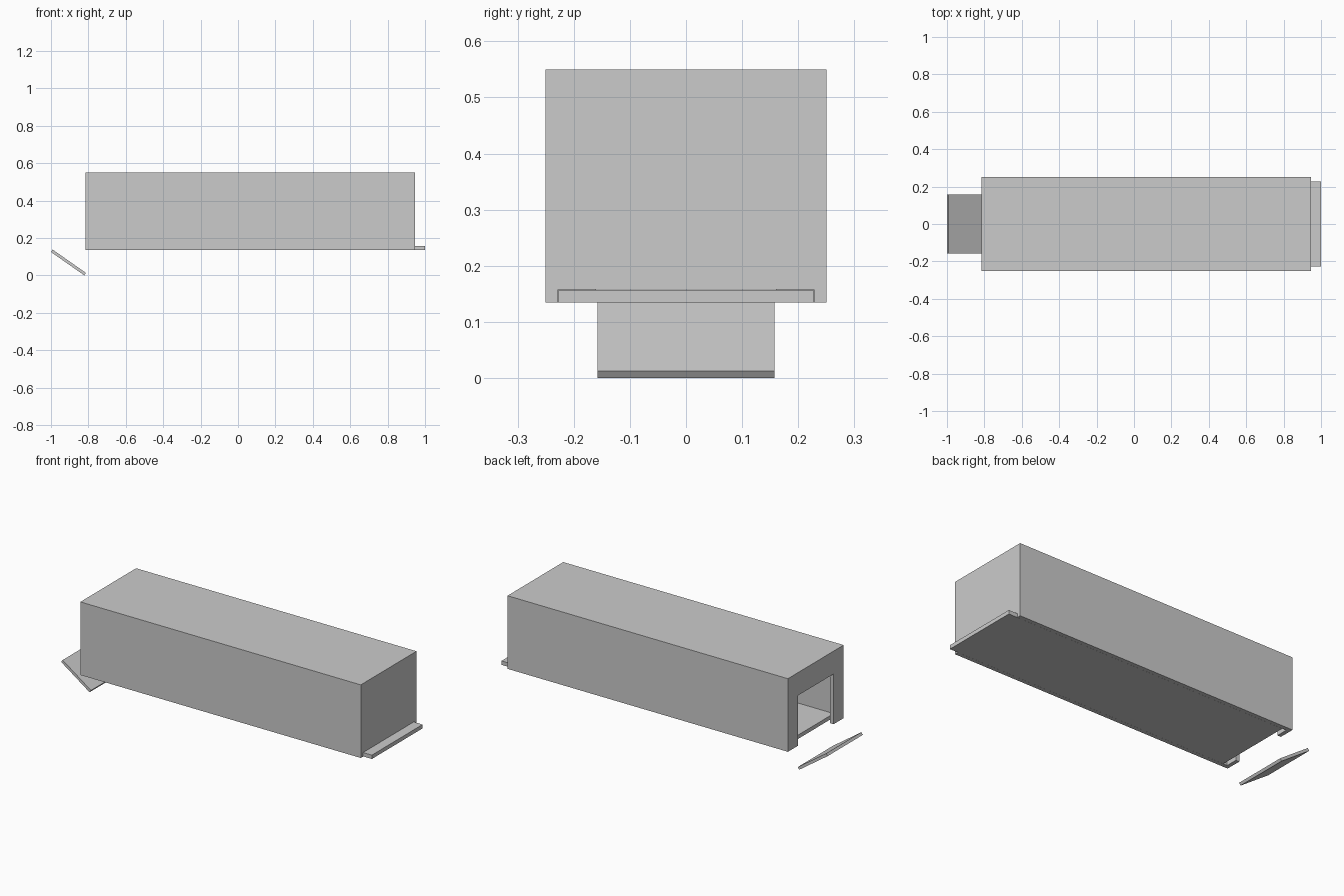
import bpy, bmesh
from math import radians, sin, cos

if "Cube" in bpy.data.objects:
    bpy.data.objects.remove(bpy.data.objects["Cube"])


def prism(name, outline, place, extrude):
    """Extrude a flat outline along a vector into a closed solid."""
    bm = bmesh.new()
    face = bm.faces.new([bm.verts.new(place(a, b)) for a, b in outline])
    ext = bmesh.ops.extrude_face_region(bm, geom=[face])
    verts = [g for g in ext["geom"] if isinstance(g, bmesh.types.BMVert)]
    bmesh.ops.translate(bm, verts=verts, vec=extrude)
    bmesh.ops.recalc_face_normals(bm, faces=bm.faces)
    mesh = bpy.data.meshes.new(name)
    bm.to_mesh(mesh)
    bm.free()
    obj = bpy.data.objects.new(name, mesh)
    bpy.context.collection.objects.link(obj)
    return obj


def box(name, x, y, z):
    return prism(name, [(x[0], y[0]), (x[1], y[0]), (x[1], y[1]), (x[0], y[1])],
                 lambda a, b: (a, b, z[0]), (0, 0, z[1] - z[0]))


def cut(target, cutter):
    mod = target.modifiers.new("cut", 'BOOLEAN')
    mod.operation = 'DIFFERENCE'
    mod.solver = 'EXACT'
    mod.object = cutter
    cutter.hide_render = True
    bpy.context.view_layer.objects.active = target
    bpy.ops.object.modifier_apply(modifier=mod.name)
    bpy.data.objects.remove(cutter)


X0, X1 = -0.815, 0.946      # shell ends
W, Z0, Z1, T = 0.25, 0.135, 0.55, 0.022

# Hollow shell, open underneath, with a doorway and a slot for the tray
shell = box("tunnel_shell", (X0, X1), (-W, W), (Z0, Z1))
cut(shell, box("cavity", (X0 + T, X1 - T), (-W + T, W - T), (0, Z1 - T)))
cut(shell, box("doorway", (X0 - 0.1, X0 + 0.1), (-0.16, 0.16), (0, 0.42)))
cut(shell, box("tray_slot", (X1 - 0.1, X1 + 0.1), (-W + T, W - T), (0, Z0 + T + 0.001)))

# Sliding floor tray, sticking out at the closed end
box("floor_tray", (-0.768, 1.0), (-0.2275, 0.2275), (Z0, Z0 + T))

# Sloping ramp below the doorway
ang, t, run = radians(35), 0.0158, 0.178
dx, dz = t * sin(ang), t * cos(ang)
rise = run * sin(ang) / cos(ang)
foot = -1 + dx + run
profile = [(foot - dx, 0), (foot, dz), (foot - run, dz + rise), (-1, rise)]
prism("entry_ramp", profile, lambda a, b: (a, -0.158, b), (0, 0.316, 0))
